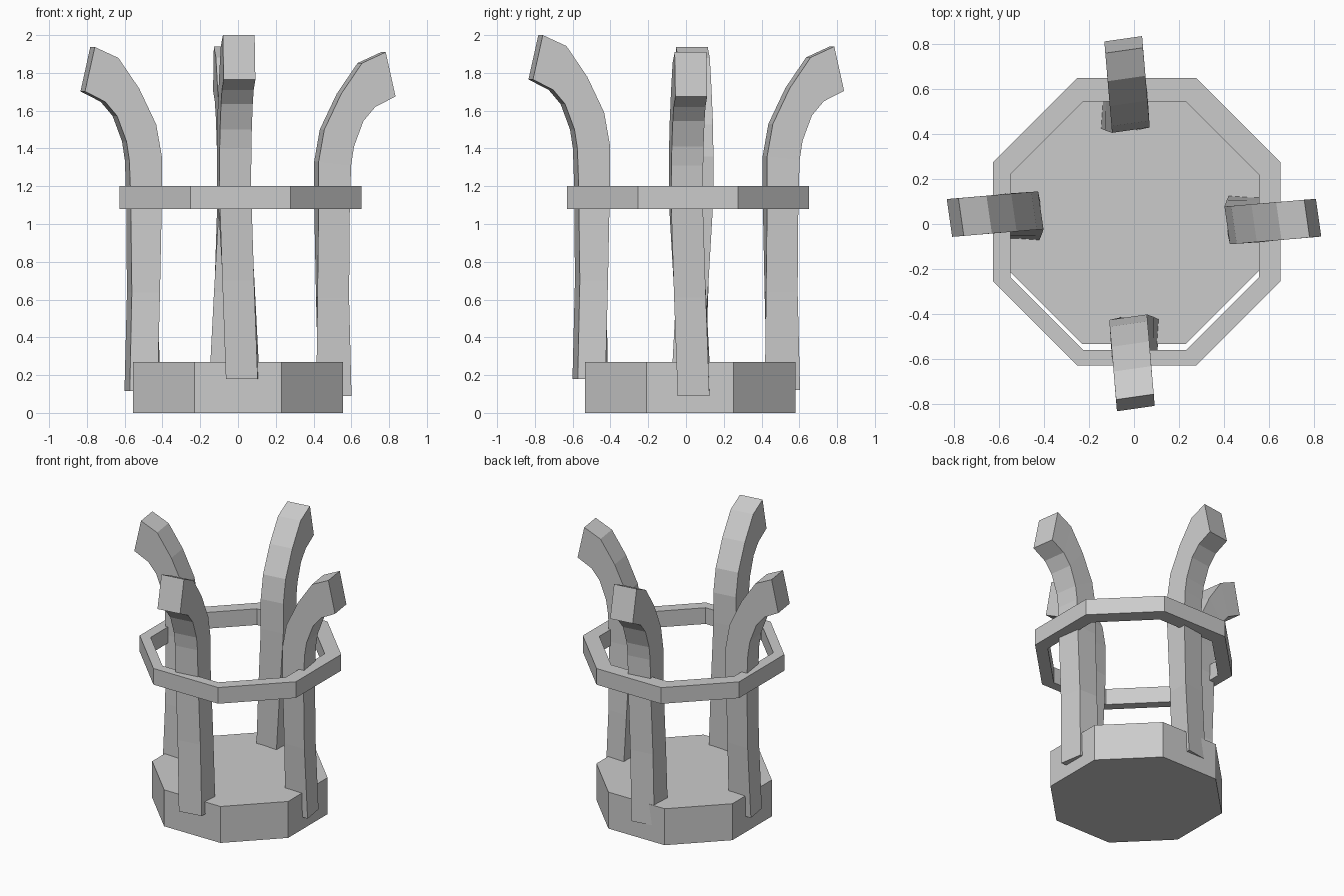
import bpy, bmesh
from math import pi, cos, sin
from mathutils import Matrix, Vector

if "Cube" in bpy.data.objects:
    bpy.data.objects.remove(bpy.data.objects["Cube"])


def finish(name, bm):
    bmesh.ops.recalc_face_normals(bm, faces=bm.faces[:])
    me = bpy.data.meshes.new(name)
    bm.to_mesh(me)
    bm.free()
    ob = bpy.data.objects.new(name, me)
    bpy.context.collection.objects.link(ob)
    return ob


def octagon(bm, half, cx, cy, z):
    """Flat-sided octagon vertex loop, half = distance from centre to a side."""
    r = half / cos(pi / 8)
    return [bm.verts.new((cx + r * cos(pi / 8 + i * pi / 4),
                          cy + r * sin(pi / 8 + i * pi / 4), z)) for i in range(8)]


def bridge(bm, loops, closed=False):
    pairs = list(zip(loops, loops[1:]))
    if closed:
        pairs.append((loops[-1], loops[0]))
    for a, b in pairs:
        n = len(a)
        for i in range(n):
            j = (i + 1) % n
            bm.faces.new((a[i], a[j], b[j], b[i]))


# Octagonal base block
bm = bmesh.new()
loops = [octagon(bm, 0.557, 0, 0.022, z) for z in (0, 0.27)]
bridge(bm, loops)
bm.faces.new(loops[0])
bm.faces.new(loops[1])
finish("base", bm)

# Octagonal hoop, with a slightly off-centre hole
bm = bmesh.new()
outer, inner = (0.64, 0.013, 0.01), (0.553, 0.003, -0.008)
bridge(bm, [octagon(bm, *outer, 1.08), octagon(bm, *outer, 1.20),
            octagon(bm, *inner, 1.20), octagon(bm, *inner, 1.08)], closed=True)
finish("hoop", bm)

# Curved prong: outer (r, z), inner (r, z), sideways shift outer / inner, skew outer / inner
STATIONS = [
    ((0.587, 0.18), (0.420, 0.18), 0.020, 0.030, 0.014, -0.006),
    ((0.575, 0.70), (0.417, 0.70), 0.001, 0.003, 0.013, 0.004),
    ((0.580, 1.20), (0.415, 1.20), -0.015, -0.026, 0.012, 0.012),
    ((0.587, 1.40), (0.415, 1.42), -0.013, -0.026, 0.012, 0.012),
    ((0.602, 1.50), (0.445, 1.59), -0.011, -0.024, 0.012, 0.012),
    ((0.652, 1.635), (0.535, 1.78), -0.006, -0.016, 0.012, 0.012),
    ((0.715, 1.71), (0.645, 1.942), -0.001, -0.007, 0.012, 0.012),
    ((0.822, 1.765), (0.770, 2.0), 0.008, 0.004, 0.012, 0.012),
]
HALF_WIDTH = 0.084


def prong(name, angle, offset):
    bm = bmesh.new()
    loops = []
    for (ro, zo), (ri, zi), xo, xi, so, si in STATIONS:
        loops.append([bm.verts.new(p) for p in (
            (xo - HALF_WIDTH, -ro - so, zo), (xo + HALF_WIDTH, -ro + so, zo),
            (xi + HALF_WIDTH, -ri + si, zi), (xi - HALF_WIDTH, -ri - si, zi))])
    bridge(bm, loops)
    bm.faces.new(loops[0])
    bm.faces.new(loops[-1])
    bm.transform(Matrix.Translation(Vector(offset)) @ Matrix.Rotation(angle, 4, 'Z'))
    finish(name, bm)


# Four prongs around the base at slightly different heights
prong("front_prong", 0, (0, 0, 0))
prong("right_prong", pi / 2, (0, 0.02, -0.09))
prong("back_prong", pi, (-0.04, 0.003, -0.06))
prong("left_prong", -pi / 2, (0, 0.035, -0.063))
